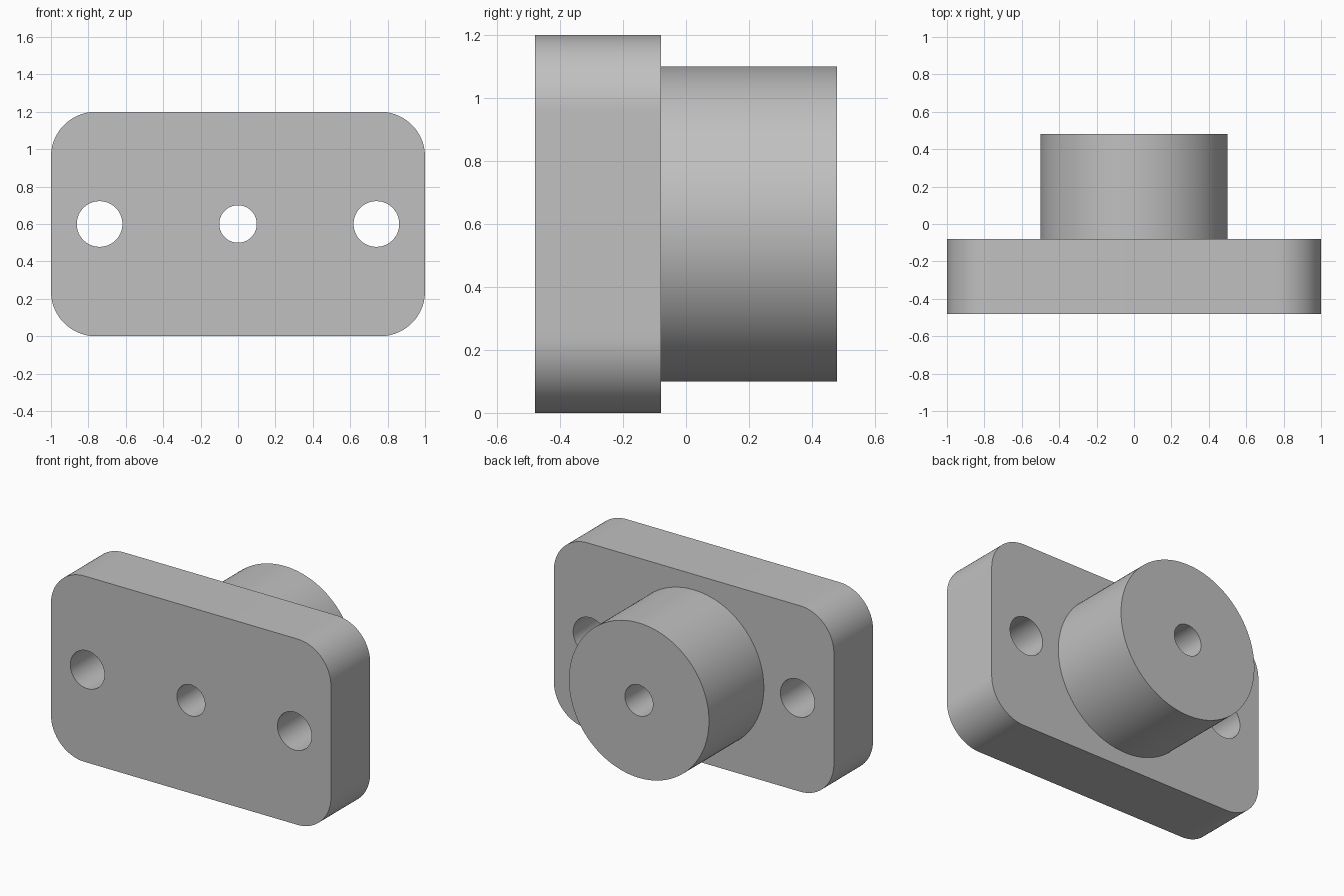
import bpy, bmesh, math
from mathutils import Matrix, Vector

cube = bpy.data.objects.get("Cube")
if cube:
    bpy.data.objects.remove(cube, do_unlink=True)

FRONT, STEP, BACK = -0.48, -0.08, 0.48
MID_Z = 0.6

grey = bpy.data.materials.new("plain grey")
grey.use_nodes = True
colour = (0.53, 0.53, 0.53, 1)
grey.diffuse_color = colour
grey.node_tree.nodes["Principled BSDF"].inputs["Base Color"].default_value = colour


def circle(x, z, radius, sides=96):
    return [(x + radius * math.cos(math.tau * i / sides),
             z + radius * math.sin(math.tau * i / sides)) for i in range(sides)]


def rounded_rectangle(half_w, half_h, radius, steps=24):
    points = []
    for quarter, (sx, sz) in enumerate([(1, 1), (-1, 1), (-1, -1), (1, -1)]):
        for i in range(steps + 1):
            a = math.pi / 2 * (quarter + i / steps)
            points.append((sx * (half_w - radius) + radius * math.cos(a),
                           MID_Z + sz * (half_h - radius) + radius * math.sin(a)))
    return points


def extrude(name, profile, y0, y1):
    """Solid prism from an x-z profile, running along y."""
    bm = bmesh.new()
    face = bm.faces.new([bm.verts.new((x, y0, z)) for x, z in profile])
    new = bmesh.ops.extrude_face_region(bm, geom=[face])["geom"]
    bmesh.ops.translate(bm, vec=(0, y1 - y0, 0),
                        verts=[v for v in new if isinstance(v, bmesh.types.BMVert)])
    bmesh.ops.recalc_face_normals(bm, faces=bm.faces)
    mesh = bpy.data.meshes.new(name)
    bm.to_mesh(mesh)
    bm.free()
    mesh.materials.append(grey)
    obj = bpy.data.objects.new(name, mesh)
    bpy.context.collection.objects.link(obj)
    return obj


def drill(obj, x, radius):
    """Cut a through hole along y."""
    cutter = extrude("hole_cutter", circle(x, MID_Z, radius), FRONT - 0.1, BACK + 0.1)
    cutter.hide_render = True
    mod = obj.modifiers.new("hole", 'BOOLEAN')
    mod.operation, mod.solver, mod.object = 'DIFFERENCE', 'EXACT', cutter
    bpy.context.view_layer.objects.active = obj
    bpy.ops.object.modifier_apply(modifier=mod.name)
    bpy.data.objects.remove(cutter, do_unlink=True)


# Flange plate with two bolt holes and the centre bore
plate = extrude("flange_plate", rounded_rectangle(1, 0.6, 0.24), FRONT, STEP)
for side in (-1, 1):
    drill(plate, side * 0.74, 0.122)
drill(plate, 0, 0.1)

# Round boss on the back, with the same bore
boss = extrude("round_boss", circle(0, MID_Z, 0.5, 128), STEP, BACK)
drill(boss, 0, 0.1)

# Smooth curved walls, sharp rims
for obj in (plate, boss):
    bpy.ops.object.select_all(action='DESELECT')
    obj.select_set(True)
    bpy.context.view_layer.objects.active = obj
    bpy.ops.object.shade_smooth_by_angle(angle=math.radians(30))
